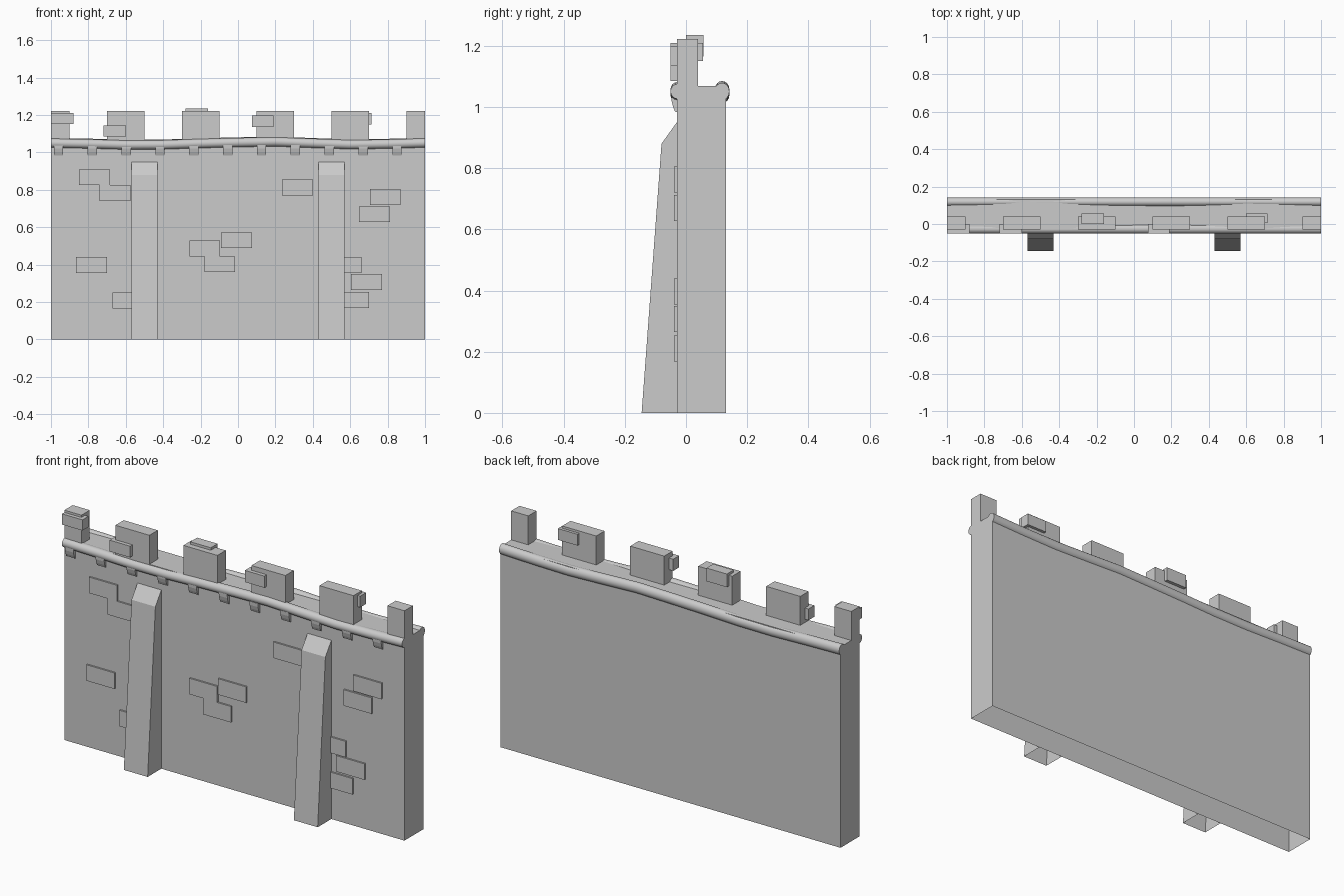
import bpy, bmesh, math

if "Cube" in bpy.data.objects:
    bpy.data.objects.remove(bpy.data.objects["Cube"])


def make(name, bm, smooth=False):
    bmesh.ops.recalc_face_normals(bm, faces=bm.faces[:])
    me = bpy.data.meshes.new(name)
    bm.to_mesh(me)
    bm.free()
    ob = bpy.data.objects.new(name, me)
    bpy.context.collection.objects.link(ob)
    if smooth:
        bpy.ops.object.select_all(action='DESELECT')
        ob.select_set(True)
        bpy.context.view_layer.objects.active = ob
        bpy.ops.object.shade_smooth_by_angle(angle=math.radians(40))
    return ob


def loft(name, sections, smooth=False, open_bottom=False):
    """Join (x, [(y, z), ...]) sections along x, with end caps."""
    bm = bmesh.new()
    rings = [[bm.verts.new((x, y, z)) for y, z in prof] for x, prof in sections]
    n = len(rings[0])
    for a, b in zip(rings, rings[1:]):
        for i in range(n):
            j = (i + 1) % n
            bm.faces.new((a[i], a[j], b[j], b[i]))
    bm.faces.new(rings[0])
    bm.faces.new(rings[-1])
    bmesh.ops.recalc_face_normals(bm, faces=bm.faces[:])
    if open_bottom:
        low = [f for f in bm.faces if all(v.co.z < 1e-4 for v in f.verts)]
        bmesh.ops.delete(bm, geom=low, context='FACES_ONLY')
    return make(name, bm, smooth)


def box(name, x0, x1, y0, y1, z0, z1, open_bottom=False):
    prof = [(y0, z0), (y1, z0), (y1, z1), (y0, z1)]
    return loft(name, [(x0, prof), (x1, prof)], open_bottom=open_bottom)


# Wall body, hollow underneath
box("wall", -1, 1, -0.03, 0.13, 0, 1.068, open_bottom=True)

# Sloped buttresses
butt = [(-0.145, 0), (-0.03, 0), (-0.03, 0.95), (-0.08, 0.88)]
for x in (-0.5, 0.5):
    loft("buttress", [(x - 0.07, butt), (x + 0.07, butt)], open_bottom=True)

# Wavy rounded mouldings, front and back
WAVE = [(-1, 1.05), (-0.8, 1.046), (-0.6, 1.040), (-0.4, 1.041), (-0.2, 1.048),
        (0, 1.053), (0.2, 1.057), (0.4, 1.049), (0.6, 1.042), (0.8, 1.045), (1, 1.051)]


def moulding(name, cy, ry, rz, n=16):
    secs = []
    for x, cz in WAVE:
        secs.append((x, [(cy + ry * math.cos(2 * math.pi * i / n),
                          cz + rz * math.sin(2 * math.pi * i / n)) for i in range(n)]))
    loft(name, secs, smooth=True)


moulding("front_moulding", -0.026, 0.025, 0.025)
moulding("back_moulding", 0.118, 0.024, 0.028)

# Small rounded corbels under the front moulding
corbel = [(-0.02, 1.04), (-0.048, 1.04), (-0.047, 1.02), (-0.042, 1.0),
          (-0.036, 0.985), (-0.02, 0.98)]
for i in range(11):
    x = -0.96 + i * 0.181
    loft("corbel", [(x - 0.025, corbel), (x + 0.025, corbel)])

# Merlons, half width at both ends
for x in (-0.6, -0.2, 0.2, 0.6):
    box("merlon", x - 0.1, x + 0.1, -0.03, 0.04, 1.05, 1.222)
for a, b in ((-1, -0.9), (0.9, 1)):
    box("merlon_end", a, b, -0.03, 0.04, 1.05, 1.222)

# Loose stones standing out of the merlons: x0, x1, y0, y1, z0, z1
for s in ((-1, -0.88, -0.05, 0.0, 1.153, 1.21),
          (-0.72, -0.6, -0.05, 0.0, 1.085, 1.145),
          (-0.28, -0.16, 0.0, 0.057, 1.165, 1.235),
          (0.075, 0.19, -0.05, 0.0, 1.135, 1.197),
          (0.6, 0.715, 0.005, 0.055, 1.15, 1.21)):
    box("merlon_stone", *s)

# Raised stones on the front face: left edge, bottom
for x, z in ((-0.85, 0.825), (-0.74, 0.74), (-0.865, 0.355), (-0.67, 0.165),
             (-0.26, 0.445), (-0.09, 0.488), (-0.18, 0.36), (0.235, 0.77),
             (0.705, 0.72), (0.648, 0.627), (0.495, 0.355), (0.605, 0.265),
             (0.535, 0.168)):
    box("wall_stone", x, x + 0.165, -0.039, -0.02, z, z + 0.085)
